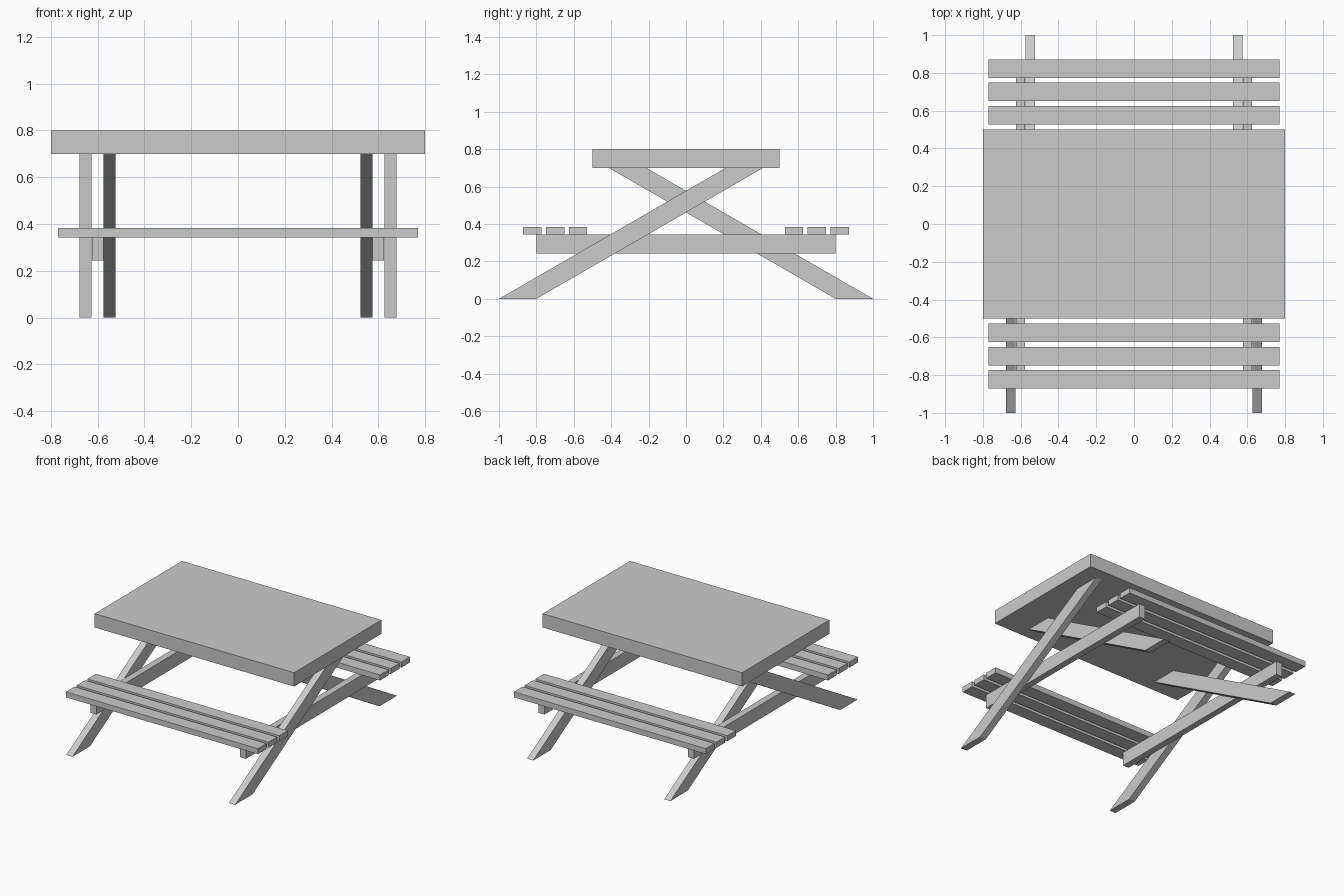
import bpy, bmesh
from math import tan, radians

if "Cube" in bpy.data.objects:
    bpy.data.objects.remove(bpy.data.objects["Cube"])


def prism(name, profile, x0, x1):
    """Extrude a (y, z) profile along x from x0 to x1."""
    bm = bmesh.new()
    face = bm.faces.new([bm.verts.new((x0, y, z)) for y, z in profile])
    ext = bmesh.ops.extrude_face_region(bm, geom=[face])
    verts = [v for v in ext["geom"] if isinstance(v, bmesh.types.BMVert)]
    bmesh.ops.translate(bm, verts=verts, vec=(x1 - x0, 0, 0))
    bmesh.ops.recalc_face_normals(bm, faces=bm.faces)
    mesh = bpy.data.meshes.new(name)
    bm.to_mesh(mesh)
    bm.free()
    obj = bpy.data.objects.new(name, mesh)
    bpy.context.collection.objects.link(obj)
    return obj


def board(name, x0, x1, y0, y1, z0, z1):
    return prism(name, [(y0, z0), (y1, z0), (y1, z1), (y0, z1)], x0, x1)


TOP_Z = 0.70
RUN = TOP_Z / tan(radians(30))   # horizontal run of a leg leaning at 30 degrees

# table top
board("table_top", -0.8, 0.8, -0.5, 0.5, TOP_Z, 0.8)

# bench planks, three on each side
for side, label in ((-1, "front"), (1, "back")):
    for i in range(3):
        y = side * (0.577 + i * 0.1225)
        board(f"{label}_bench_plank_{i + 1}", -0.77, 0.77, y - 0.049, y + 0.049, 0.343, 0.383)

# crossed leg frames: outer leg, support beam, inner leg side by side
for side, label in ((-1, "left"), (1, "right")):
    def leg(name, foot, x):
        profile = [(foot * 1.0, 0), (foot * 0.8, 0),
                   (foot * (0.8 - RUN), TOP_Z), (foot * (1.0 - RUN), TOP_Z)]
        prism(f"{label}_{name}", profile, side * x - 0.025, side * x + 0.025)

    leg("front_leg", -1, 0.652)
    leg("back_leg", 1, 0.55)
    board(f"{label}_bench_support", side * 0.6 - 0.024, side * 0.6 + 0.024, -0.8, 0.8, 0.243, 0.343)
